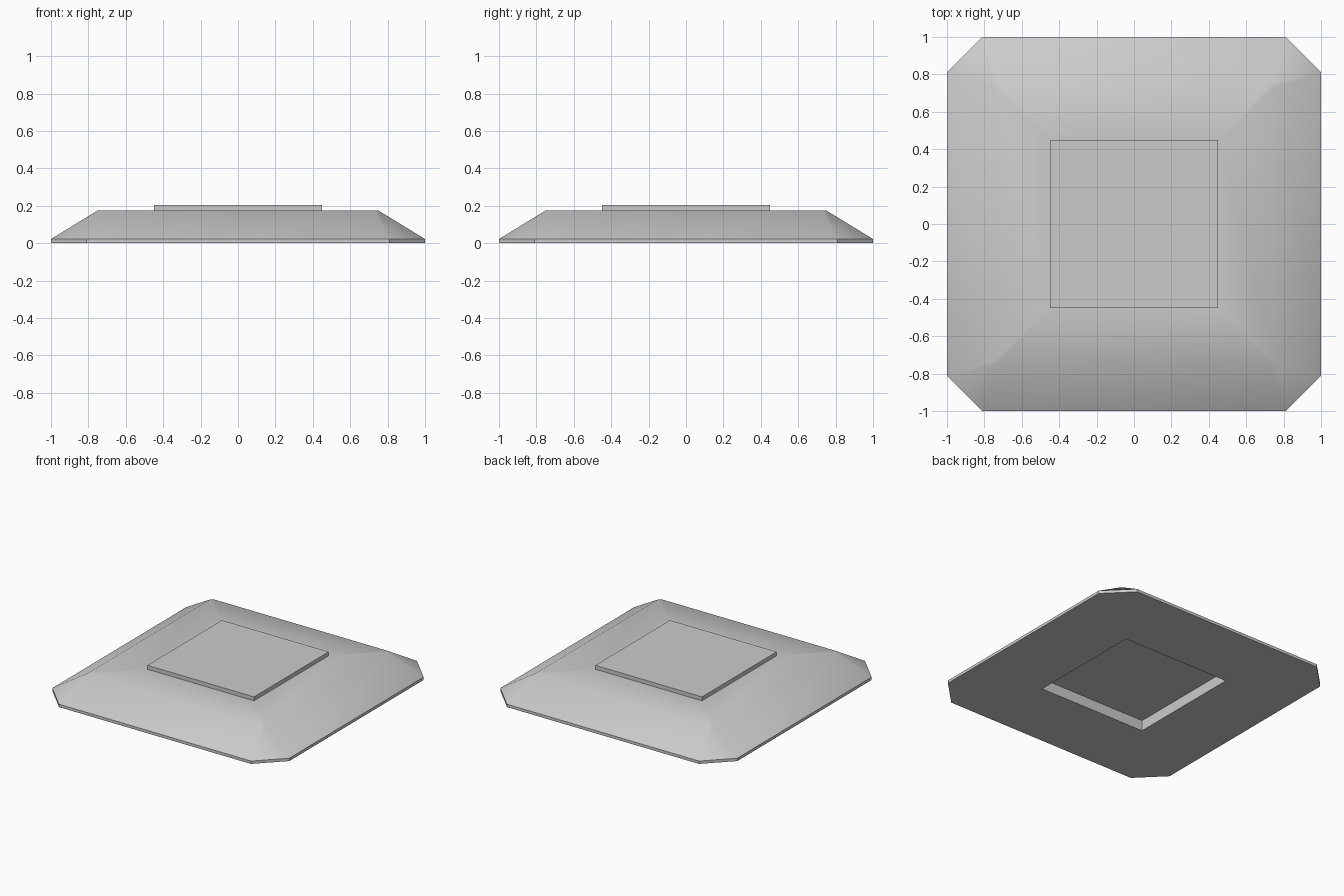
import bpy, bmesh

if "Cube" in bpy.data.objects:
    bpy.data.objects.remove(bpy.data.objects["Cube"])

# Cross-section rings: (half width, corner cut, height), from underside recess round to raised panel
RINGS = [
    (0.45, 0.0, 0.08),    # recess ceiling
    (0.45, 0.0, 0.0),     # recess mouth
    (1.0, 0.19, 0.0),     # bottom rim
    (1.0, 0.19, 0.022),   # top of rim
    (0.75, 0.02, 0.175),  # top of slope
    (0.45, 0.0, 0.175),   # foot of raised panel
    (0.45, 0.0, 0.205),   # top of raised panel
]


def cut_square(bm, h, c, z):
    k = h - c
    pts = [(h, -k), (h, k), (k, h), (-k, h), (-h, k), (-h, -k), (-k, -h), (k, -h)]
    return [bm.verts.new((x, y, z)) for x, y in pts]


# Plinth slab lofted through the rings
bm = bmesh.new()
loops = [cut_square(bm, *r) for r in RINGS]
for a, b in zip(loops, loops[1:]):
    for i in range(8):
        j = (i + 1) % 8
        bm.faces.new((a[i], a[j], b[j], b[i]))
bm.faces.new(loops[0][::-1])
bm.faces.new(loops[-1])
# Merge uncut corners into single points
bmesh.ops.remove_doubles(bm, verts=bm.verts, dist=0.0005)
bmesh.ops.recalc_face_normals(bm, faces=bm.faces)

mesh = bpy.data.meshes.new("plinth_slab")
bm.to_mesh(mesh)
bm.free()
slab = bpy.data.objects.new("plinth_slab", mesh)
bpy.context.collection.objects.link(slab)

# Soft slope, crisp rim and panel edges
bpy.context.view_layer.objects.active = slab
slab.select_set(True)
bpy.ops.object.shade_smooth_by_angle(angle=0.7)
